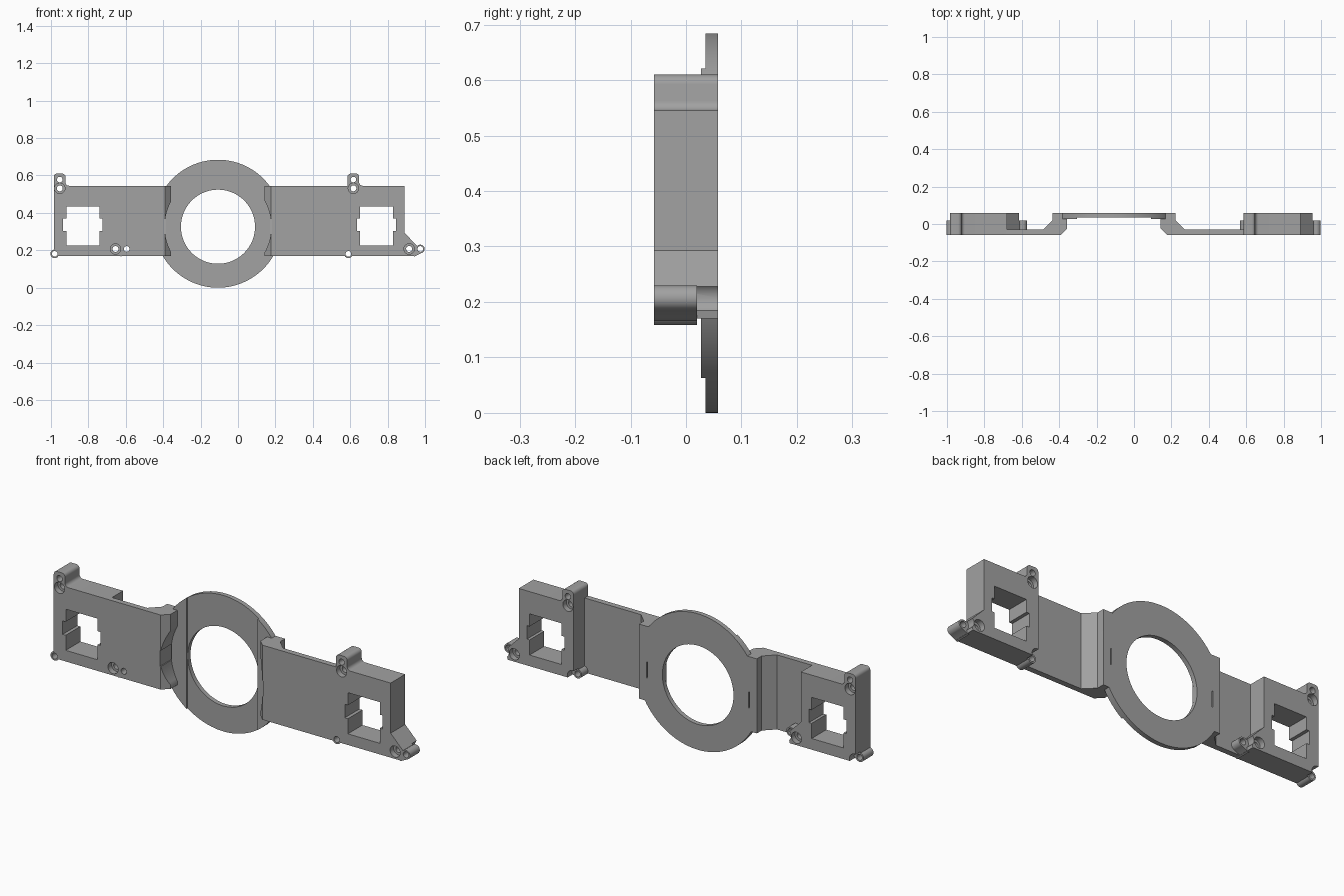
import bpy, bmesh, math

cube = bpy.data.objects.get("Cube")
if cube:
    bpy.data.objects.remove(cube, do_unlink=True)

grey = bpy.data.materials.new("plain grey")
grey.use_nodes = True
grey.diffuse_color = (0.36, 0.36, 0.36, 1)
grey.node_tree.nodes["Principled BSDF"].inputs["Base Color"].default_value = (0.36, 0.36, 0.36, 1)

FRONT, BACK = -0.058, 0.058
CX, CZ = -0.107, 0.326          # centre of the round opening
BOTTOM, TOP = 0.17, 0.545       # height range of both arms


def prism(name, pts, lo, hi, axis="y"):
    """Extrude an outline along y (outline in x, z) or along z (outline in x, y)."""
    bm = bmesh.new()
    place = (lambda p, t: (p[0], t, p[1])) if axis == "y" else (lambda p, t: (p[0], p[1], t))
    face = bm.faces.new([bm.verts.new(place(p, lo)) for p in pts])
    out = bmesh.ops.extrude_face_region(bm, geom=[face])
    shift = (0, hi - lo, 0) if axis == "y" else (0, 0, hi - lo)
    bmesh.ops.translate(bm, vec=shift, verts=[v for v in out["geom"] if isinstance(v, bmesh.types.BMVert)])
    bmesh.ops.recalc_face_normals(bm, faces=bm.faces)
    mesh = bpy.data.meshes.new(name)
    bm.to_mesh(mesh)
    bm.free()
    mesh.materials.append(grey)
    obj = bpy.data.objects.new(name, mesh)
    bpy.context.collection.objects.link(obj)
    return obj


def arc(x, z, r, start, end, steps):
    angles = [math.radians(start + (end - start) * i / steps) for i in range(steps + 1)]
    return [(x + r * math.cos(a), z + r * math.sin(a)) for a in angles]


def disc(name, x, z, r, lo, hi, sides=32):
    return prism(name, arc(x, z, r, 0, 360, sides)[:-1], lo, hi)


def box(name, x0, x1, z0, z1, lo, hi):
    return prism(name, [(x0, z0), (x1, z0), (x1, z1), (x0, z1)], lo, hi)


def combine(target, other, operation):
    mod = target.modifiers.new("combine", "BOOLEAN")
    mod.operation, mod.solver, mod.object = operation, "EXACT", other
    bpy.context.view_layer.objects.active = target
    bpy.ops.object.modifier_apply(modifier=mod.name)
    bpy.data.objects.remove(other, do_unlink=True)


def add(target, other):
    combine(target, other, "UNION")


def cut(target, other):
    combine(target, other, "DIFFERENCE")


def bore(target, x, z, r, lo=-0.1, hi=0.1):
    cut(target, disc("bore", x, z, r, lo, hi, 24))


def make_arm(name, side, outer, dx):
    """Stepped arm plus the deep mounting block, the block moved along x by dx."""
    # Cranked plate that steps back to the ring
    profile = [(outer, FRONT), (0.283, FRONT), (0.25, -0.025), (0.25, BACK),
               (0.328, BACK), (0.328, 0.02), (0.378, -0.03), (outer, -0.03)]
    arm = prism(name, [(CX + side * u, y) for u, y in profile], BOTTOM, TOP, "z")

    # Mounting block with rounded ear on top and sloped foot
    left, right, ear = 0.585 + dx, 0.89 + dx, 0.648 + dx
    outline = [(left, BOTTOM), (0.952 + dx, BOTTOM), (0.962 + dx, 0.22), (right, 0.293), (right, TOP)]
    outline += arc(ear + 0.018, TOP + 0.018, 0.018, 270, 180, 6)
    outline += arc(ear - 0.018, 0.592, 0.018, 0, 90, 6)
    outline += arc(left + 0.018, 0.592, 0.018, 90, 180, 6)
    add(arm, prism("block", outline, FRONT, BACK))

    # Shortened pin bosses with clearance behind them
    pins = [(0.59 + dx, 0.181), (0.975 + dx, 0.207)]
    for x, z in pins:
        bore(arm, x, z, 0.03, 0.02, 0.1)
        add(arm, disc("boss", x, z, 0.023, FRONT, 0.02, 24))
    x = pins[1][0]
    add(arm, prism("foot", [(x - 0.05, 0.2), (x - 0.032, 0.166), (x + 0.012, 0.188), (x - 0.01, 0.228)],
                   FRONT, 0.02))

    # Stepped window
    cut(arm, box("window", 0.652 + dx, 0.83 + dx, 0.226, 0.433, -0.1, 0.1))
    cut(arm, box("window_tabs", 0.635 + dx, 0.845 + dx, 0.302, 0.37, -0.1, 0.1))

    # Pin holes and counterbored screw holes
    for x, z in pins + [(0.617 + dx, 0.578)]:
        bore(arm, x, z, 0.015)
    for x, z in [(0.617 + dx, 0.531), (0.915 + dx, 0.207)]:
        bore(arm, x, z, 0.016)
        bore(arm, x, z, 0.028, -0.1, -0.03)
        bore(arm, x, z, 0.028, 0.03, 0.1)

    # Round scoop facing the opening
    cut(arm, disc("scoop", CX, CZ, 0.285, -0.1, 0.027, 96))
    cut(arm, disc("opening", CX, CZ, 0.198, -0.1, 0.1, 96))
    return arm


def make_ring():
    ring = disc("ring", CX, 0.342, 0.342, 0.027, BACK, 128)
    for side in (-1, 1):
        a, b = sorted((CX + side * 0.328, CX + side * 0.5))
        cut(ring, box("side_trim", a, b, -0.1, 0.8, -0.1, 0.1))
    # Thinner middle band, then the opening
    cut(ring, box("band", CX - 0.198, CX + 0.198, -0.1, 0.8, -0.1, 0.035))
    cut(ring, disc("opening", CX, CZ, 0.198, -0.1, 0.1, 96))
    return ring


ring = make_ring()
left_arm = make_arm("right_side_arm", -1, 0.573, -1.57)
right_arm = make_arm("left_side_arm", 1, 0.692, 0)

# Narrow slits beside the ring
for part in (ring, left_arm, right_arm):
    for side in (-1, 1):
        x = CX + side * 0.284
        cut(part, box("slit", x - 0.003, x + 0.003, CZ - 0.04, CZ + 0.04, -0.1, 0.1))

# Smooth round walls, keep hard edges
for part in (ring, left_arm, right_arm):
    bpy.ops.object.select_all(action="DESELECT")
    part.select_set(True)
    bpy.context.view_layer.objects.active = part
    bpy.ops.object.shade_smooth_by_angle(angle=math.radians(30))
